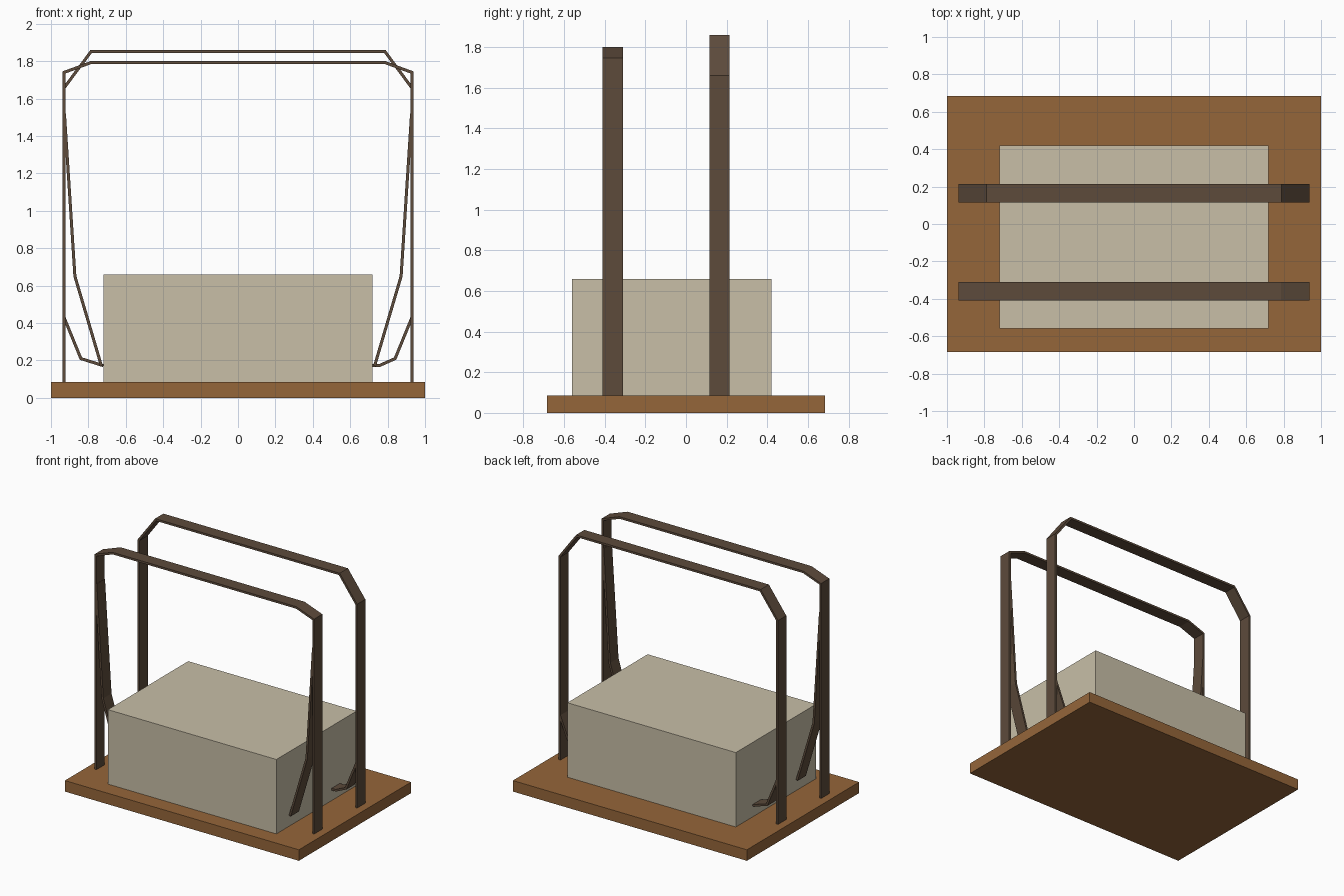
import bpy, bmesh
from mathutils import Vector

if "Cube" in bpy.data.objects:
    bpy.data.objects.remove(bpy.data.objects["Cube"])


def material(name, rgb):
    m = bpy.data.materials.new(name)
    m.diffuse_color = (*rgb, 1)
    m.use_nodes = True
    m.node_tree.nodes["Principled BSDF"].inputs["Base Color"].default_value = m.diffuse_color
    return m


WOOD = material("brown_wood", (0.30, 0.133, 0.042))
CLOTH = material("beige", (0.58, 0.52, 0.39))
STRAP = material("dark_brown", (0.109, 0.07, 0.044))


def finish(name, bm, mat):
    bmesh.ops.recalc_face_normals(bm, faces=bm.faces)
    mesh = bpy.data.meshes.new(name)
    bm.to_mesh(mesh)
    bm.free()
    mesh.materials.append(mat)
    ob = bpy.data.objects.new(name, mesh)
    bpy.context.collection.objects.link(ob)


def box(name, lo, hi, mat):
    bm = bmesh.new()
    bmesh.ops.create_cube(bm, size=1)
    for v in bm.verts:
        v.co = [(a + b) / 2 + c * (b - a) for a, b, c in zip(lo, hi, v.co)]
    finish(name, bm, mat)


def ribbon(name, path, y0, y1, thick=0.016):
    """Flat strip following an x-z centre line, mitred at each bend."""
    pts = [Vector(p) for p in path]
    dirs = [(b - a).normalized() for a, b in zip(pts, pts[1:])]
    normals = [Vector((-d.y, d.x)) for d in dirs]
    bm = bmesh.new()
    rings = []
    for i, p in enumerate(pts):
        n0 = normals[max(i - 1, 0)]
        n1 = normals[min(i, len(normals) - 1)]
        off = (n0 + n1) / (1 + n0.dot(n1)) * thick / 2
        rings.append([bm.verts.new((q.x, y, q.y)) for q, y in
                      ((p + off, y0), (p + off, y1), (p - off, y1), (p - off, y0))])
    for a, b in zip(rings, rings[1:]):
        for k in range(4):
            bm.faces.new((a[k], a[(k + 1) % 4], b[(k + 1) % 4], b[k]))
    bm.faces.new(rings[0])
    bm.faces.new(rings[-1])
    finish(name, bm, STRAP)


def mirrored(path):
    return [(-x, z) for x, z in path]


# Base board and block
box("base_board", (-1, -0.685, 0), (1, 0.685, 0.085), WOOD)
box("block", (-0.72, -0.56, 0.085), (0.72, 0.42, 0.66), CLOTH)

# Arches with chamfered shoulders
front, rear = (-0.41, -0.31), (0.115, 0.215)
front_half = [(0.93, 0.085), (0.93, 1.74), (0.785, 1.793)]
rear_half = [(0.93, 0.085), (0.93, 1.657), (0.785, 1.852)]
ribbon("front_arch", front_half + mirrored(front_half)[::-1], *front)
ribbon("rear_arch", rear_half + mirrored(rear_half)[::-1], *rear)

# Side straps running from each arch down to the block
front_strap = [(0.928, 1.52), (0.872, 0.65), (0.73, 0.17)]
rear_strap = [(0.93, 0.43), (0.84, 0.21), (0.755, 0.172), (0.72, 0.172)]
rear_left = [(-0.93, 0.43), (-0.84, 0.21), (-0.72, 0.172)]
ribbon("front_strap_right", front_strap, *front)
ribbon("front_strap_left", mirrored(front_strap), *front)
ribbon("rear_strap_right", rear_strap, *rear)
ribbon("rear_strap_left", rear_left, *rear)
